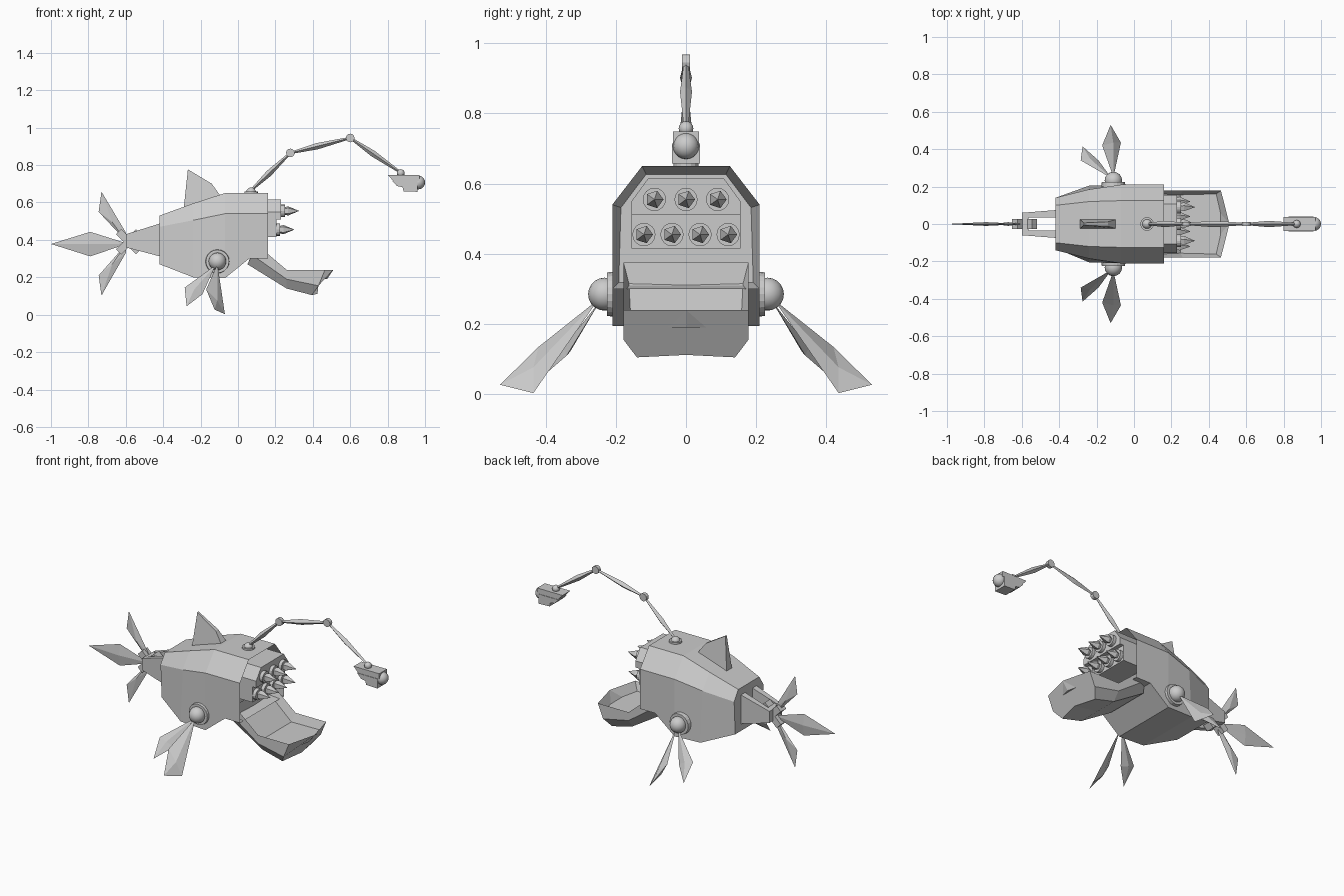
import bpy, bmesh, math
from mathutils import Vector as V

if "Cube" in bpy.data.objects:
    bpy.data.objects.remove(bpy.data.objects["Cube"])


def build(name, verts, faces):
    me = bpy.data.meshes.new(name)
    me.from_pydata([tuple(v) for v in verts], [], faces)
    bm = bmesh.new()
    bm.from_mesh(me)
    bmesh.ops.recalc_face_normals(bm, faces=bm.faces)
    bm.to_mesh(me)
    bm.free()
    ob = bpy.data.objects.new(name, me)
    bpy.context.collection.objects.link(ob)
    return ob


def loft(name, rings):
    """Skin equal-length rings and cap both ends."""
    n = len(rings[0])
    faces = [(i * n + j, i * n + (j + 1) % n, (i + 1) * n + (j + 1) % n, (i + 1) * n + j)
             for i in range(len(rings) - 1) for j in range(n)]
    faces += [tuple(range(n)), tuple(range((len(rings) - 1) * n, len(rings) * n))]
    return build(name, [v for r in rings for v in r], faces)


def lathe(name, a, b, profile, n):
    """Rings of (fraction along a-b, radius)."""
    a, b = V(a), V(b)
    q = (b - a).to_track_quat('Z', 'Y')
    return loft(name, [[a.lerp(b, t) + q @ V((r * math.cos(k * math.tau / n), r * math.sin(k * math.tau / n), 0))
                        for k in range(n)] for t, r in profile])


def prism_y(name, pts, y0, y1):
    return loft(name, [[(x, y, z) for x, z in pts] for y in (y0, y1)])


def prism_x(name, pts, x0, x1):
    return loft(name, [[(x, y, z) for y, z in pts] for x in (x0, x1)])


def fin(name, root, left, tip, right, thick):
    """Kite blade with a raised centre on both faces."""
    p = [V(c) for c in (root, left, tip, right)]
    nrm = (p[2] - p[0]).cross(p[3] - p[1]).normalized() * thick
    mid = (p[1] + p[3]) / 2
    return build(name, p + [mid + nrm, mid - nrm],
                 [(i, (i + 1) % 4, k) for i in range(4) for k in (4, 5)])


def ball(name, loc, r, seg=16, rings=10):
    bpy.ops.mesh.primitive_uv_sphere_add(segments=seg, ring_count=rings, radius=r, location=loc)
    ob = bpy.context.object
    ob.name = name
    bpy.ops.object.shade_smooth_by_angle()
    return ob


# body shell: x, top z, top half width, shoulder z, shoulder hw, bottom z, bottom hw
sections = [(-.42, .53, .10, .47, .14, .27, .13), (-.24, .595, .12, .505, .185, .20, .205),
            (-.07, .65, .125, .54, .21, .195, .21), (.06, .65, .125, .54, .21, .30, .21),
            (.16, .65, .125, .54, .21, .30, .21)]
body = loft("body", [[(x, -a, t), (x, a, t), (x, b, s), (x, c, z), (x, -c, z), (x, -b, s)]
                     for x, t, a, s, b, z, c in sections])
# mouth recess
bm = bmesh.new()
bm.from_mesh(body.data)
mouth = max(bm.faces, key=lambda f: f.calc_center_median().x)
bmesh.ops.inset_region(bm, faces=[mouth], thickness=.026)
bmesh.ops.translate(bm, verts=mouth.verts, vec=(-.10, 0, 0))
bm.to_mesh(body.data)
bm.free()

# gums
prism_x("upper_gum", [(-.108, .615), (.108, .615), (.155, .55), (.155, .51), (-.155, .51), (-.155, .55)], .05, .23)
prism_x("lower_gum", [(-.155, .51), (.155, .51), (.155, .415), (-.155, .415)], .05, .205)

# teeth in sockets
for row, (x, z, ys) in enumerate([(.23, .555, (-.09, 0, .09)), (.205, .455, (-.12, -.04, .04, .12))]):
    for y in ys:
        lathe("tooth_socket", (x - .02, y, z), (x + .02, y, z), [(0, .033), (1, .033)], 16)
        lathe("tooth", (x, y, z), (x + .095, y, z), [(0, .016), (.4, .026), (1, .001)], 5)

# lower jaw scoop: x top, z top, x bottom, z bottom
ring = [(.10, .375, .05, .27), (.26, .24, .26, .14), (.465, .24, .395, .105)]
jaw_rings = [[(xt, -.178, zt), (xt, 0, zt), (xt, .178, zt), ((xt + xb) / 2, .178, zb + .05),
              (xb, .14, zb), (xb, 0, zb), (xb, -.14, zb), ((xt + xb) / 2, -.178, zb + .05)]
             for xt, zt, xb, zb in ring]
jaw_rings[-1][1] = (.51, 0, .24)
jaw_rings[-1][5] = (.425, 0, .112)
jaw = loft("lower_jaw", jaw_rings)
bm = bmesh.new()
bm.from_mesh(jaw.data)
bm.faces.ensure_lookup_table()
top = [bm.faces[i] for i in (0, 1, 8, 9)]
bmesh.ops.inset_region(bm, faces=top, thickness=.022)
bmesh.ops.translate(bm, verts=list({v for f in top for v in f.verts}), vec=(-.012, 0, -.05))
bmesh.ops.recalc_face_normals(bm, faces=bm.faces)
bm.to_mesh(jaw.data)
bm.free()

# side joints and paired fins
for s in (-1, 1):
    lathe("fin_socket", (-.11, s * .19, .285), (-.11, s * .225, .285), [(0, .066), (1, .062)], 20)
    ball("fin_joint", (-.11, s * .232, .285), .047)
    fin("front_side_fin", (-.11, s * .25, .27), (-.17, s * .42, .135), (-.125, s * .53, .027),
        (-.07, s * .435, .003), .014)
    fin("rear_side_fin", (-.12, s * .245, .265), (-.285, s * .34, .145), (-.275, s * .415, .045),
        (-.19, s * .34, .11), .012)

# dorsal fin
build("dorsal_fin", [(-.29, -.026, .57), (-.29, .026, .57), (-.09, .026, .63), (-.09, -.026, .63),
                     (-.268, -.006, .777), (-.268, .006, .777), (-.14, .012, .70), (-.14, -.012, .70)],
      [(0, 1, 2, 3), (0, 1, 5, 4), (1, 2, 6, 5), (2, 3, 7, 6), (3, 0, 4, 7), (4, 5, 6, 7)])

# tail bracket arms and crossed hub
for s in (-1, 1):
    loft("tail_arm", [[(-.41, s * .035, .31), (-.41, s * .075, .31), (-.41, s * .075, .49), (-.41, s * .035, .49)],
                      [(-.60, s * .035, .36), (-.60, s * .06, .36), (-.60, s * .06, .43), (-.60, s * .035, .43)]])
    d, n = V((.71, 0, s * .71)), V((-.71, 0, s * .71))
    c = V((-.585, 0, .39))
    corners = [c + d * u * .075 + n * w * .02 for u, w in ((-1, -1), (1, -1), (1, 1), (-1, 1))]
    prism_y("tail_hub", [(p.x, p.z) for p in corners], -.026, .026)
    # upper and lower tail blades
    fin("tail_side_fin", (-.60, 0, .385 + s * .01), (-.745, 0, .38 + s * .17), (-.73, 0, .38 + s * .278),
        (-.60, 0, .385 + s * .055), .01)
prism_y("tail_cross_plate", [(-.60, .36), (-.565, .355), (-.565, .435), (-.60, .43)], -.04, .04)
fin("tail_centre_fin", (-.59, 0, .38), (-.79, 0, .443), (-1, 0, .378), (-.79, 0, .312), .01)

# lure arm: base joint, three tapered rods, pivot discs
lathe("lure_base", (.07, 0, .64), (.07, 0, .66), [(0, .036), (1, .036)], 16)
ball("lure_base_joint", (.07, 0, .655), .026)
path = [(.07, 0, .665), (.28, 0, .865), (.60, 0, .945), (.87, 0, .76)]
for a, b in zip(path, path[1:]):
    lathe("lure_rod", a, b, [(0, .006), (.45, .017), (1, .006)], 4)
for x, y, z in path[1:3]:
    lathe("lure_pivot", (x, -.011, z), (x, .011, z), [(0, .023), (1, .023)], 12)
ball("lure_joint", (.87, 0, .757), .021, 12, 8)

# lamp housing and bulb
prism_y("lamp_hood", [(.80, .748), (.97, .748), (.97, .715), (.835, .71)], -.037, .037)
prism_y("lamp_body", [(.825, .715), (.96, .715), (.96, .657), (.885, .66), (.88, .682), (.85, .688)], -.04, .04)
ball("lamp_bulb", (.963, 0, .707), .037)
